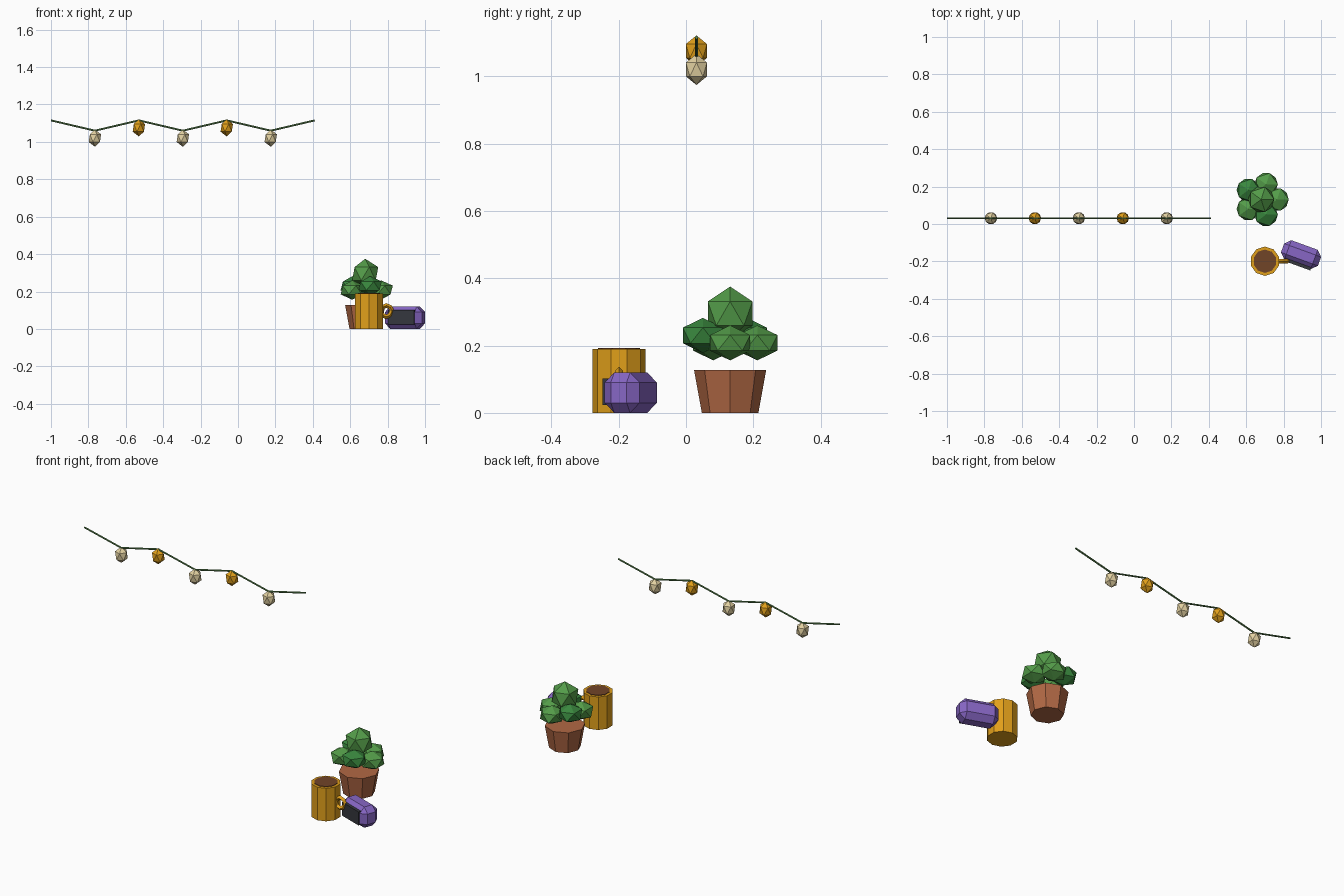
import bpy
from math import radians, cos, sin, pi
from mathutils import Vector

if "Cube" in bpy.data.objects:
    bpy.data.objects.remove(bpy.data.objects["Cube"])


def material(name, rgb):
    m = bpy.data.materials.new(name)
    m.diffuse_color = (*[(c / 255) ** 2.2 for c in rgb], 1)
    m.use_nodes = True
    m.node_tree.nodes["Principled BSDF"].inputs["Base Color"].default_value = m.diffuse_color
    return m


amber = material("amber", (224, 158, 32))
cream = material("cream", (226, 208, 160))
terracotta = material("terracotta", (176, 104, 70))
leaf_light = material("leaf_light", (84, 154, 74))
leaf_dark = material("leaf_dark", (60, 134, 64))
coffee_brown = material("coffee_brown", (112, 70, 44))
purple = material("purple", (134, 102, 196))
dark = material("dark", (56, 58, 64))
green = material("string_green", (96, 140, 84))


def finish(name, mat):
    o = bpy.context.object
    o.name = name
    o.data.materials.append(mat)
    return o


def cone(name, mat, sides, r1, r2, z0, z1, x, y):
    bpy.ops.mesh.primitive_cone_add(vertices=sides, radius1=r1, radius2=r2, depth=z1 - z0,
                                    location=(x, y, (z0 + z1) / 2))
    return finish(name, mat)


def blob(name, mat, loc, r, h):
    bpy.ops.mesh.primitive_ico_sphere_add(subdivisions=1, radius=1, location=loc)
    o = finish(name, mat)
    o.scale = (r, r, h)
    return o


def rod(name, mat, a, b, r):
    a, b = Vector(a), Vector(b)
    bpy.ops.mesh.primitive_cylinder_add(vertices=6, radius=r, depth=(b - a).length,
                                        location=(a + b) / 2)
    o = finish(name, mat)
    o.rotation_euler = (b - a).to_track_quat('Z', 'Y').to_euler()
    return o


def box(name, mat, loc, size, turn):
    bpy.ops.mesh.primitive_cube_add(size=1, location=loc)
    o = finish(name, mat)
    o.scale = size
    bpy.ops.object.transform_apply(location=False, rotation=False, scale=True)
    o.rotation_euler.z = turn
    return o


# Zigzag string with hanging bulbs
pts = [(-1 + 0.235 * i, 0.031, 1.06 if i % 2 else 1.115) for i in range(7)]
for i in range(6):
    rod(f"string_{i}", green, pts[i], pts[i + 1], 0.005)
for i in range(1, 6):
    x, y, z = pts[i]
    blob(f"bulb_{i}", cream if i % 2 else amber, (x, y, z - 0.04), 0.037, 0.046)

# Potted plant: ring of leaves and one on top
px, py = 0.68, 0.131
cone("plant_pot", terracotta, 8, 0.084, 0.107, 0, 0.127, px, py)
for i in range(1, 6):
    a = i * 2 * pi / 5
    even = i % 2 == 0
    blob(f"leaf_{i}", leaf_dark if even else leaf_light,
         (px + 0.085 * cos(a), py + 0.085 * sin(a), 0.23 if even else 0.208), 0.07, 0.052)
blob("leaf_top", leaf_light, (px, py, 0.295), 0.078, 0.08)

# Mug with coffee and handle
mx, my = 0.70, -0.199
cone("mug", amber, 10, 0.0785, 0.0785, 0, 0.19, mx, my)
cone("coffee", coffee_brown, 10, 0.0625, 0.0625, 0.18, 0.193, mx, my)
bpy.ops.mesh.primitive_torus_add(major_segments=8, minor_segments=4, major_radius=0.03,
                                 minor_radius=0.0125, location=(0.793, my, 0.095),
                                 rotation=(radians(90), 0, 0))
finish("mug_handle", amber)

# Chamfered block with a dark front panel, turned on its base
turn = radians(-20)
cx, cy = 0.893, -0.164
body = box("device_body", purple, (cx, cy, 0.06), (0.21, 0.11, 0.12), turn)
bev = body.modifiers.new("bevel", 'BEVEL')
bev.width = 0.03
bev.segments = 1
off = -0.054
box("device_panel", dark, (cx - off * sin(turn), cy + off * cos(turn), 0.0625),
    (0.15, 0.017, 0.078), turn)
